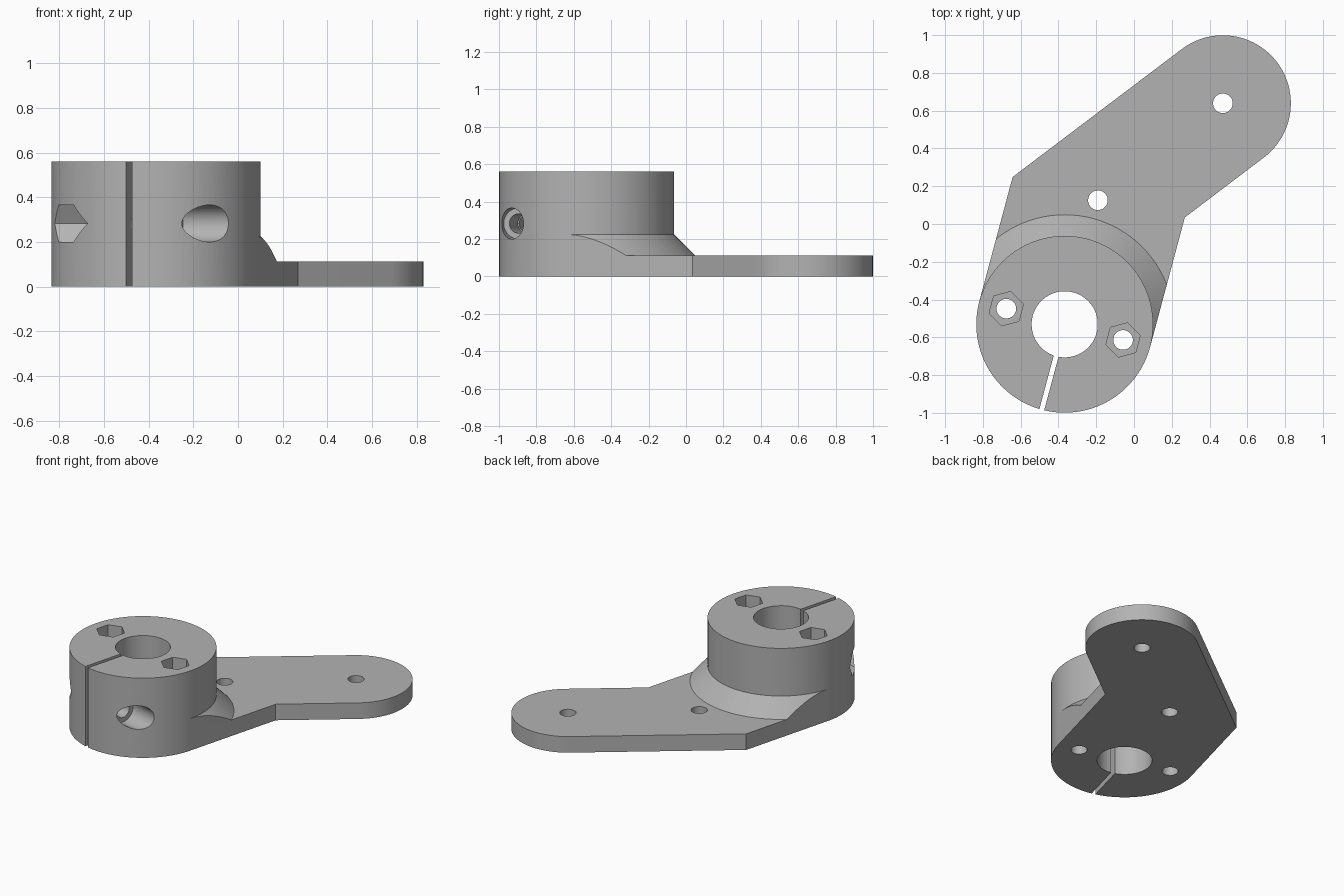
import bpy, bmesh
from math import sin, cos, radians, pi
from mathutils import Matrix

cube = bpy.data.objects.get("Cube")
if cube:
    bpy.data.objects.remove(cube, do_unlink=True)

R, H, T = 0.468, 0.56, 0.113      # hub radius, hub height, plate thickness
MID = 0.283                       # height of the clamp bolt
BOLT_Y = -0.325                   # clamp bolt offset from the hub axis
SEG = 96

grey = bpy.data.materials.new("plain grey")
grey.use_nodes = True
GREY = (0.45, 0.45, 0.45, 1)
grey.diffuse_color = GREY
grey.node_tree.nodes["Principled BSDF"].inputs["Base Color"].default_value = GREY


def add_object(name, bm):
    bmesh.ops.recalc_face_normals(bm, faces=bm.faces)
    mesh = bpy.data.meshes.new(name)
    bm.to_mesh(mesh)
    bm.free()
    obj = bpy.data.objects.new(name, mesh)
    mesh.materials.append(grey)
    bpy.context.collection.objects.link(obj)
    return obj


def prism(name, points, z0, z1):
    bm = bmesh.new()
    face = bm.faces.new([bm.verts.new((x, y, z0)) for x, y in points])
    ext = bmesh.ops.extrude_face_region(bm, geom=[face])
    verts = [v for v in ext["geom"] if isinstance(v, bmesh.types.BMVert)]
    bmesh.ops.translate(bm, vec=(0, 0, z1 - z0), verts=verts)
    return add_object(name, bm)


def ring(r, n, cx=0, cy=0, start=0):
    return [(cx + r * cos(start + 2 * pi * i / n), cy + r * sin(start + 2 * pi * i / n))
            for i in range(n)]


def box(name, x0, x1, y0, y1, z0, z1):
    return prism(name, [(x0, y0), (x1, y0), (x1, y1), (x0, y1)], z0, z1)


def along_x(obj, y, z):
    """Turn an upright prism so its axis runs along x."""
    obj.data.transform(Matrix.Translation((0, y, z)) @ Matrix.Rotation(pi / 2, 4, "Y"))
    return obj


def combine(target, other, operation):
    mod = target.modifiers.new(operation.title(), "BOOLEAN")
    mod.operation, mod.solver, mod.object = operation, "EXACT", other
    bpy.context.view_layer.update()
    result = bpy.data.meshes.new_from_object(
        target.evaluated_get(bpy.context.evaluated_depsgraph_get()))
    target.modifiers.clear()
    target.data = result
    bpy.data.objects.remove(other, do_unlink=True)


# Clamp hub, built on its own axis
bracket = prism("clamp_arm", ring(R, SEG), 0, H)

# Flat arm with a rounded tip
TIP_X, TIP_Y, TIP_R = 0.506, 1.347, 0.36
arc = [radians(-37.5 + 180 * i / 48) for i in range(49)]
outline = [(-R, 0), (R, 0), (R, 0.711)]
outline += [(TIP_X + TIP_R * cos(a), TIP_Y + TIP_R * sin(a)) for a in arc]
outline += [(-R, 0.682)]
combine(bracket, prism("arm_plate", outline, 0, T), "UNION")

# Sloped collar between hub and arm, trimmed to the arm width
bm = bmesh.new()
bmesh.ops.create_cone(bm, cap_ends=True, segments=SEG, radius1=R + 0.165, radius2=R - 0.075,
                      depth=0.24, matrix=Matrix.Translation((0, 0, 0.18)))
collar = add_object("collar", bm)
combine(collar, box("collar_trim", -R, R, 0, 1, 0.02, 0.5), "INTERSECT")
combine(bracket, collar, "UNION")

# Shaft bore and clamp slit
combine(bracket, prism("shaft_bore", ring(0.175, 64), -0.1, H + 0.1), "DIFFERENCE")
combine(bracket, box("clamp_slit", -0.013, 0.013, -0.6, -0.1, -0.1, H + 0.1), "DIFFERENCE")

# Upright screw holes, with nut pockets in the hub top
for x, y in [(-0.32, 0), (0.32, 0), (0, 0.68), (TIP_X, TIP_Y)]:
    combine(bracket, prism("screw_hole", ring(0.052, 32, x, y), -0.1, H + 0.1), "DIFFERENCE")
for x in (-0.32, 0.32):
    combine(bracket, prism("nut_pocket", ring(0.094, 6, x, 0, pi / 6), MID, H + 0.1), "DIFFERENCE")

# Clamp bolt hole, round head recess on the left, nut recess on the right
bolt = along_x(prism("bolt_hole", ring(0.052, 32), -0.6, 0.6), BOLT_Y, MID)
head = along_x(prism("head_recess", ring(0.083, 48), 0.19, 0.6), BOLT_Y, MID)
nut = along_x(prism("nut_recess", ring(0.096, 6, 0, 0, pi / 2), -0.6, -0.19), BOLT_Y, MID)
for cutter in (bolt, head, nut):
    combine(bracket, cutter, "DIFFERENCE")

# Turn the hub into place
bracket.data.transform(Matrix.Translation((-0.367, -0.531, 0)) @ Matrix.Rotation(radians(-15), 4, "Z"))
bpy.ops.object.select_all(action="DESELECT")
bracket.select_set(True)
bpy.context.view_layer.objects.active = bracket
bpy.ops.object.shade_smooth_by_angle(angle=radians(25))
